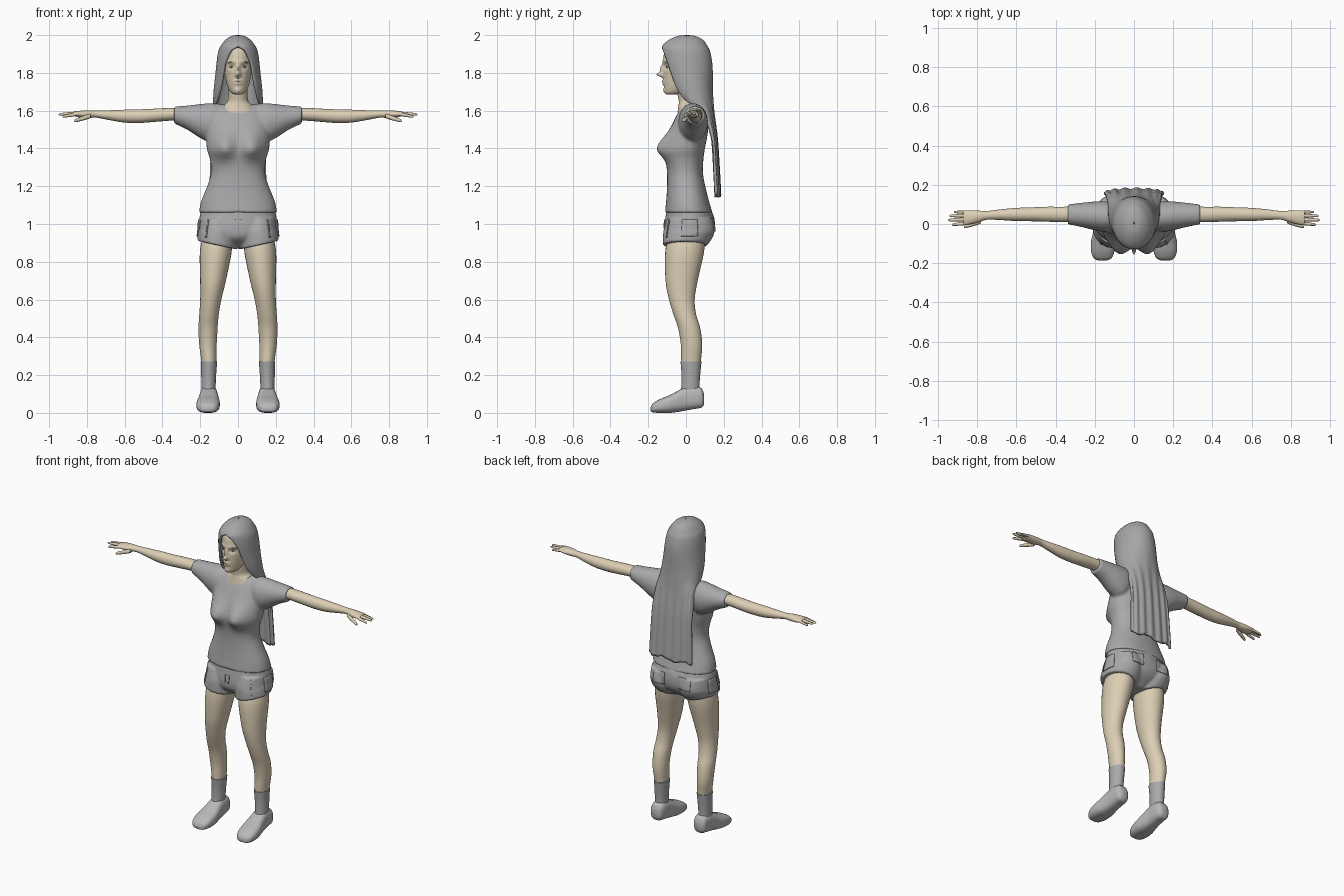
import bpy, bmesh, math
from math import sin, cos, pi, exp, radians
from mathutils import Vector

cube = bpy.data.objects.get("Cube")
if cube:
    bpy.data.objects.remove(cube)


def material(name, r, g, b):
    m = bpy.data.materials.new(name)
    m.use_nodes = True
    m.diffuse_color = (r, g, b, 1)
    m.node_tree.nodes["Principled BSDF"].inputs["Base Color"].default_value = (r, g, b, 1)
    return m


SKIN = material("skin", .72, .62, .46)
CLOTH = material("grey_cloth", .40, .40, .41)
HAIR = material("grey_hair", .38, .38, .385)
SHOE = material("light_grey_shoe", .48, .48, .49)
EYE = material("eye_white", .6, .64, .68)
DARK = material("dark_iris", .08, .09, .1)


def smooth_rows(rows, steps):
    """Catmull-Rom interpolation of the section table."""
    out = []
    for i in range(len(rows) - 1):
        p = [rows[max(0, min(len(rows) - 1, i + k))] for k in (-1, 0, 1, 2)]
        for s in range(steps):
            t = s / steps
            out.append([b + .5 * t * (c - a + t * (2 * a - 5 * b + 4 * c - d + t * (3 * (b - c) + d - a)))
                        for a, b, c, d in zip(*p)])
    return out + [list(rows[-1])]


def skin_rings(bm, rings, closed=True, caps=True):
    n = len(rings[0])
    vs = [[bm.verts.new(p) for p in r] for r in rings]
    for r, q in zip(vs, vs[1:]):
        for j in range(n if closed else n - 1):
            k = (j + 1) % n
            bm.faces.new((r[j], r[k], q[k], q[j]))
    if caps:
        bm.faces.new(vs[0])
        bm.faces.new(vs[-1])


def loft(bm, rows, axis="z", seg=32, steps=5, power=1.0, shape=None, side=1):
    """Rows hold: station, then low and high limits of the two cross axes."""
    rings = []
    for t, a0, a1, b0, b1 in smooth_rows(rows, steps):
        ring = []
        for j in range(seg):
            c, s = cos(2 * pi * j / seg), sin(2 * pi * j / seg)
            a = (a0 + a1) / 2 + (a1 - a0) / 2 * math.copysign(abs(c) ** power, c)
            b = (b0 + b1) / 2 + (b1 - b0) / 2 * math.copysign(abs(s) ** power, s)
            v = Vector({"z": (a, b, t), "x": (t, a, b), "y": (a, t, b)}[axis])
            if shape:
                shape(v)
            v.x *= side
            ring.append(v)
        rings.append(ring)
    skin_rings(bm, rings)


def finish(bm, name, mat, mirror=False, voxel=0, angle=50):
    bmesh.ops.recalc_face_normals(bm, faces=bm.faces)
    me = bpy.data.meshes.new(name)
    bm.to_mesh(me)
    bm.free()
    me.materials.append(mat)
    ob = bpy.data.objects.new(name, me)
    bpy.context.collection.objects.link(ob)
    me.shade_smooth()
    if voxel:
        r = ob.modifiers.new("Merge", "REMESH")
        r.mode, r.voxel_size, r.use_smooth_shade = "VOXEL", voxel, True
        s = ob.modifiers.new("Relax", "SMOOTH")
        s.factor, s.iterations = .5, 4
    else:
        me.set_sharp_from_angle(angle=radians(angle))
    if mirror:
        ob.modifiers.new("Mirror", "MIRROR")
    return ob


def part(name, mat, rows, mirror=False, **kw):
    bm = bmesh.new()
    loft(bm, rows, **kw)
    return finish(bm, name, mat, mirror)


def sym(rows):
    return [(z, -w, w, f, b) for z, w, f, b in rows]


def bump(x, z, cx, cz, sx, sz):
    return exp(-((x - cx) / sx) ** 2 - ((z - cz) / sz) ** 2)


# Head with modelled face
def face(v):
    if v.y < -.03:
        x, z = abs(v.x), v.z
        v.y += (-.034 * bump(x, z, 0, 1.79, .012, .012) - .016 * bump(x, z, 0, 1.82, .011, .024)
                + .012 * bump(x, z, .033, 1.834, .018, .013) - .009 * bump(x, z, 0, 1.757, .022, .006)
                - .008 * bump(x, z, 0, 1.743, .019, .006) - .006 * bump(x, z, 0, 1.705, .018, .014)
                - .004 * bump(x, z, .03, 1.86, .03, .008))


part("head", SKIN, sym([(1.685, .018, -.10, -.05), (1.697, .038, -.112, 0), (1.73, .056, -.117, .05),
                        (1.78, .068, -.12, .08), (1.83, .075, -.122, .1), (1.88, .077, -.12, .11),
                        (1.925, .072, -.108, .1), (1.96, .05, -.07, .06)]),
     seg=112, steps=9, shape=face)
part("neck", SKIN, sym([(1.59, .10, -.045, .09), (1.625, .078, -.04, .085), (1.65, .056, -.038, .075),
                        (1.69, .05, -.045, .07), (1.75, .05, -.05, .07)]))


# Eyes and brows
def ball(name, mat, pos, size):
    bm = bmesh.new()
    bmesh.ops.create_uvsphere(bm, u_segments=16, v_segments=10, radius=1)
    for v in bm.verts:
        v.co = Vector(pos) + Vector(a * b for a, b in zip(v.co, size))
    return finish(bm, name, mat, True)


ball("eyes", EYE, (.033, -.097, 1.832), (.014, .007, .006))
ball("irises", DARK, (.033, -.1015, 1.832), (.005, .004, .005))
part("eyebrows", HAIR, [(.014, -.117, -.108, 1.851, 1.855), (.035, -.114, -.10, 1.856, 1.862),
                        (.054, -.098, -.08, 1.85, 1.853)], True, axis="x", seg=10)

# Hair: a shell open at the face, falling to a sheet behind the back
hair_rows = [(2, .004, 0, .01, 180), (1.995, .035, -.045, .05, 180), (1.975, .066, -.09, .09, 180),
             (1.945, .09, -.124, .112, 180), (1.915, .104, -.13, .127, 158), (1.86, .113, -.127, .138, 143),
             (1.8, .119, -.115, .142, 137), (1.72, .128, -.088, .142, 132), (1.65, .132, -.04, .145, 122),
             (1.58, .134, .05, .15, 100), (1.45, .142, .105, .165, 90), (1.3, .148, .115, .175, 90),
             (1.15, .153, .12, .183, 90)]
rings = []
for z, w, f, b, opening in smooth_rows(hair_rows, 6):
    ring = []
    for j in range(65):
        u = j / 32 - 1
        t = radians(min(opening, 180)) * u
        fall = max(0, min(1, (1.75 - z) / .3))
        c = cos(t)
        depth = (b - f) / 2 + .004 * fall * sin(u * 24)
        c = math.copysign(abs(c) ** (1 - .4 * fall), c)
        ring.append((w * sin(t), (f + b) / 2 + depth * c, z + fall * .008 * sin(u * 9)))
    rings.append(ring)
bm = bmesh.new()
skin_rings(bm, rings, closed=False, caps=False)
bmesh.ops.remove_doubles(bm, verts=bm.verts, dist=.0003)
hair = finish(bm, "long_hair", HAIR)
thick = hair.modifiers.new("Thickness", "SOLIDIFY")
thick.thickness, thick.offset = .014, -1


# Shirt: torso and sleeves merged
def chest(v):
    if v.y < .0:
        v.y -= .058 * bump(abs(v.x), v.z, .075, 1.40, .062, .075 if v.z > 1.4 else .055)


bm = bmesh.new()
loft(bm, sym([(1.06, .207, -.112, .14), (1.12, .195, -.105, .122), (1.2, .163, -.1, .102),
              (1.27, .143, -.1, .09), (1.34, .148, -.105, .092), (1.4, .165, -.105, .1),
              (1.48, .168, -.09, .115), (1.55, .165, -.062, .12), (1.6, .145, -.035, .112),
              (1.632, .1, -.01, .09)]), seg=64, power=.9, shape=chest)
sleeve = [(.07, -.02, .1, 1.48, 1.634), (.14, -.04, .115, 1.435, 1.64), (.2, -.032, .115, 1.455, 1.635),
          (.27, -.015, .108, 1.5, 1.627), (.338, -.002, .1, 1.532, 1.622)]
for s in (1, -1):
    loft(bm, sleeve, axis="x", side=s)
finish(bm, "t_shirt", CLOTH, voxel=.008)


# Shorts: hips and leg openings merged
def slant(v):
    if v.z < .95:
        v.z += (abs(v.x) - .12) * .22


bm = bmesh.new()
loft(bm, sym([(1.1, .188, -.1, .12), (1.04, .203, -.108, .147), (.97, .207, -.115, .15),
              (.92, .16, -.1, .125), (.87, .05, -.03, .06)]), seg=48)
for s in (1, -1):
    loft(bm, [(1.03, .03, .2, -.1, .14), (.97, .004, .209, -.118, .152), (.93, .006, .213, -.122, .14),
              (.89, .012, .215, -.122, .112)], shape=slant, side=s)
shorts = finish(bm, "shorts", CLOTH, voxel=.007)


# Thin pockets and fly laid on the shorts
def patch(name, pos, wide, tall, facing):
    bm = bmesh.new()
    bmesh.ops.create_grid(bm, x_segments=10, y_segments=10, size=.5)
    for v in bm.verts:
        a, h = v.co.x * wide, v.co.y * tall
        v.co = Vector(pos) + (Vector((a, 0, h)) if facing == "y" else Vector((0, a, h)))
    ob = finish(bm, name, CLOTH, True)
    wrap = ob.modifiers.new("Fit", "SHRINKWRAP")
    wrap.target, wrap.offset, wrap.wrap_mode = shorts, .003, "ABOVE_SURFACE"
    s = ob.modifiers.new("Thickness", "SOLIDIFY")
    s.thickness, s.offset = .005, 0


patch("back_pockets", (.095, .16, 1.0), .085, .08, "y")
patch("side_pockets", (.215, .02, .98), .09, .09, "x")
patch("front_pocket_edges", (.175, -.11, .98), .012, .1, "y")
patch("drawstrings", (.014, -.13, 1.0), .007, .05, "y")

# Legs, socks and shoes
part("legs", SKIN, [(.94, .03, .185, -.09, .1), (.85, .034, .202, -.11, .095), (.7, .064, .2, -.108, .062),
                    (.6, .088, .2, -.09, .046), (.52, .102, .205, -.066, .054), (.45, .108, .209, -.042, .075),
                    (.36, .113, .205, -.027, .086), (.27, .115, .193, -.025, .078), (.2, .12, .19, -.02, .07)], True)
part("socks", CLOTH, [(.272, .11, .197, -.029, .082), (.21, .115, .195, -.024, .076),
                      (.15, .118, .194, -.024, .072), (.09, .118, .194, -.03, .075)], True)
part("shoes", SHOE, [(-.187, .14, .18, .01, .03), (-.175, .115, .205, .003, .05), (-.14, .1, .219, 0, .072),
                     (-.09, .096, .219, 0, .092), (-.05, .1, .211, .004, .113), (0, .106, .203, .013, .138),
                     (.05, .108, .2, .022, .142), (.082, .115, .195, .028, .13), (.096, .13, .18, .045, .1)],
     True, axis="y", power=.75)

# Arms and palms
part("arms", SKIN, [(.28, .012, .09, 1.547, 1.612), (.36, .01, .088, 1.547, 1.614), (.45, .012, .088, 1.54, 1.61),
                    (.52, .014, .085, 1.535, 1.607), (.6, .015, .082, 1.537, 1.605), (.68, .02, .075, 1.55, 1.602),
                    (.75, .022, .066, 1.563, 1.6), (.79, .01, .068, 1.561, 1.602), (.83, .0, .07, 1.563, 1.6),
                    (.865, -.004, .068, 1.57, 1.596), (.872, .005, .06, 1.575, 1.592)], True, axis="x")


# Fingers and thumbs
def finger(name, start, end, r):
    rows = []
    for t, k in ((0, .9), (.3, 1), (.65, .85), (.92, .65), (1, .2)):
        x, y, z = Vector(start).lerp(Vector(end), t)
        rows.append((x, y - r * k, y + r * k, z - r * k, z + r * k))
    part(name, SKIN, rows, True, axis="x", seg=12, steps=3)


finger("index_fingers", (.85, .005, 1.583), (.93, -.004, 1.568), .0095)
finger("middle_fingers", (.85, .024, 1.585), (.95, .02, 1.58), .0098)
finger("ring_fingers", (.85, .042, 1.585), (.943, .042, 1.58), .0092)
finger("little_fingers", (.85, .059, 1.583), (.92, .062, 1.572), .008)
finger("thumbs", (.78, .015, 1.572), (.868, -.016, 1.545), .0125)
